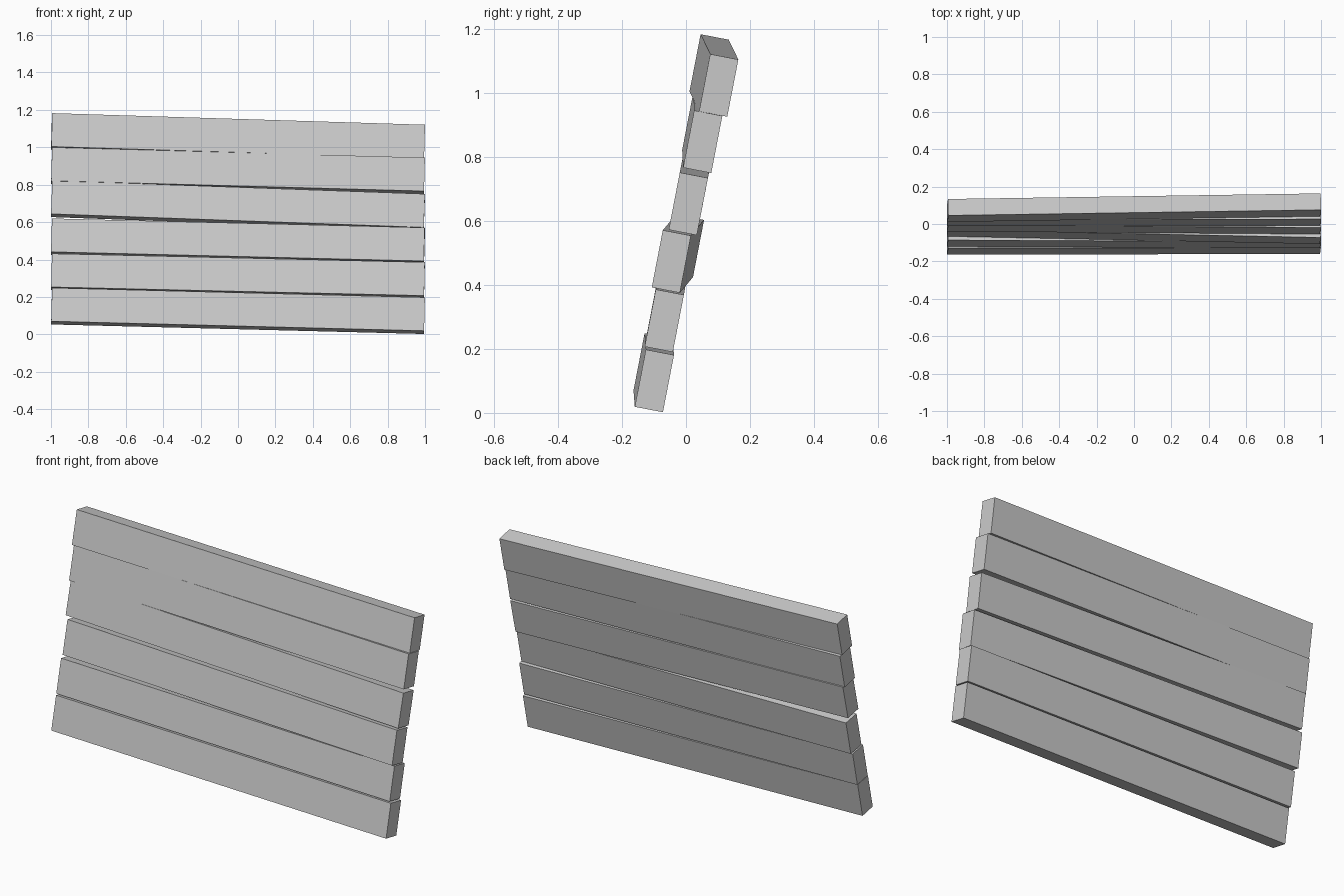
import bpy
from mathutils import Vector, Matrix

if "Cube" in bpy.data.objects:
    bpy.data.objects.remove(bpy.data.objects["Cube"])

LENGTH, THICK, HEIGHT = 1.994, 0.0895, 0.182
UP = Vector((0, 0.190, 0.982))        # shared backward lean of the boards
BACK = Vector((0, 0.982, -0.190))

# front lower corner (y, z) at the right end, then its (y, z) shift at the left end
boards = [
    ((-0.160, 0.019), (-0.004, 0.051)),
    ((-0.129, 0.207), (0.008, 0.046)),
    ((-0.107, 0.392), (0.041, 0.049)),
    ((-0.054, 0.572), (0.014, 0.072)),
    ((-0.009, 0.766), (-0.003, 0.055)),
    ((0.041, 0.942), (-0.030, 0.062)),
]


def plank(name, corner, shift):
    half = UP * HEIGHT / 2 + BACK * THICK / 2
    right = Vector((LENGTH / 2, *corner)) + half
    left = Vector((-LENGTH / 2, corner[0] + shift[0], corner[1] + shift[1])) + half
    ax = (right - left).normalized()
    az = (UP - ax * UP.dot(ax)).normalized()
    ay = az.cross(ax)
    bpy.ops.mesh.primitive_cube_add(size=1)
    ob = bpy.context.object
    ob.name = name
    rot = Matrix((ax, ay, az)).transposed().to_4x4()
    ob.matrix_world = (Matrix.Translation((left + right) / 2) @ rot
                       @ Matrix.Diagonal((LENGTH, THICK, HEIGHT, 1)))


# Six loosely aligned boards stacked into a leaning wall panel
for i, (corner, shift) in enumerate(boards, 1):
    plank(f"plank_{i}", corner, shift)
